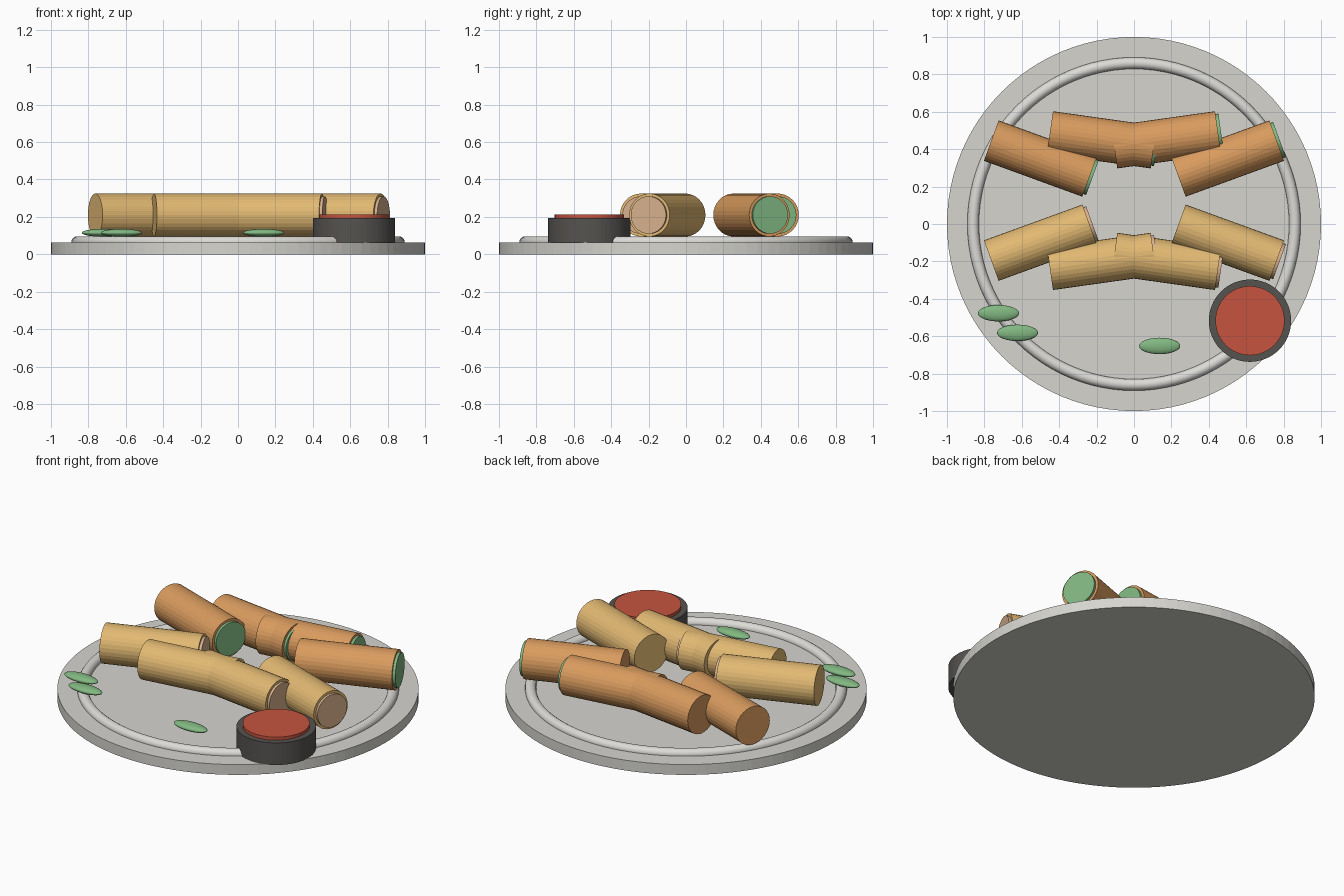
import bpy
import math

cube = bpy.data.objects.get("Cube")
if cube:
    bpy.data.objects.remove(cube, do_unlink=True)


def material(name, r, g, b):
    """Flat material from 8-bit display values, converted to linear."""
    rgba = [((c / 255 + 0.055) / 1.055) ** 2.4 for c in (r, g, b)] + [1.0]
    mat = bpy.data.materials.new(name)
    mat.use_nodes = True
    mat.diffuse_color = rgba
    bsdf = mat.node_tree.nodes["Principled BSDF"]
    bsdf.inputs["Base Color"].default_value = rgba
    bsdf.inputs["Roughness"].default_value = 0.7
    return mat


stone = material("pale stone", 214, 213, 207)
rim_grey = material("rim grey", 220, 219, 215)
amber = material("amber wrapper", 217, 155, 94)
golden = material("golden wrapper", 225, 184, 114)
green = material("leaf green", 130, 184, 130)
beige = material("beige filling", 215, 176, 140)
charcoal = material("charcoal", 86, 83, 80)
red = material("red sauce", 199, 84, 63)


def finish(name, mat, smooth=False):
    obj = bpy.context.object
    obj.name = name
    obj.data.materials.append(mat)
    if smooth:
        bpy.ops.object.shade_smooth()
    return obj


def disc(name, mat, x, y, bottom, top, radius, sides=64):
    """Upright cylinder between two heights."""
    bpy.ops.mesh.primitive_cylinder_add(
        vertices=sides, radius=radius, depth=top - bottom,
        location=(x, y, (bottom + top) / 2))
    return finish(name, mat)


def rod(name, mat, centre, angle, radius, length):
    """Cylinder lying flat, turned about z."""
    bpy.ops.mesh.primitive_cylinder_add(
        vertices=32, radius=radius, depth=length, location=centre,
        rotation=(0, math.pi / 2, angle))
    return finish(name, mat)


# Plate with a raised ring
disc("plate", stone, 0, 0, 0, 0.063, 1.0, 96)
bpy.ops.mesh.primitive_torus_add(
    major_radius=0.86, minor_radius=0.031, major_segments=96,
    minor_segments=16, location=(0, 0, 0.065))
finish("plate_ring", rim_grey, smooth=True)

# Two mirrored rows of rolls, each with filling showing at one end
ROLL_LENGTH, ROLL_Z = 0.56, 0.21
rows = (("back", amber, green, 0.35, 1), ("front", golden, beige, -0.1, -1))
layout = (("outer", 0.5, 0, 20), ("inner", 0.172, 0.1, 8))
for row, wrapper, filling, base_y, facing in rows:
    for place, offset, shift, degrees in layout:
        for side, sign in (("left", 1), ("right", -1)):
            angle = math.radians(degrees) * sign * facing
            x, y = offset * sign, base_y + shift * facing
            name = f"{row}_{place}_{side}"
            rod(name + "_roll", wrapper, (x, y, ROLL_Z), angle, 0.115, ROLL_LENGTH)
            reach = ROLL_LENGTH / 2
            tip = (x + reach * math.cos(angle), y + reach * math.sin(angle), ROLL_Z)
            rod(name + "_filling", filling, tip, angle, 0.1, 0.032)

# Dipping bowl
disc("sauce_bowl", charcoal, 0.62, -0.517, 0.06, 0.195, 0.22)
disc("sauce", red, 0.62, -0.517, 0.18, 0.214, 0.185)

# Scattered leaves
for i, (x, y) in enumerate(((-0.725, -0.477), (-0.623, -0.582), (0.137, -0.652))):
    bpy.ops.mesh.primitive_uv_sphere_add(
        segments=24, ring_count=12, radius=1, location=(x, y, 0.115))
    leaf = finish(f"leaf_{i + 1}", green, smooth=True)
    leaf.scale = (0.11, 0.044, 0.021)
